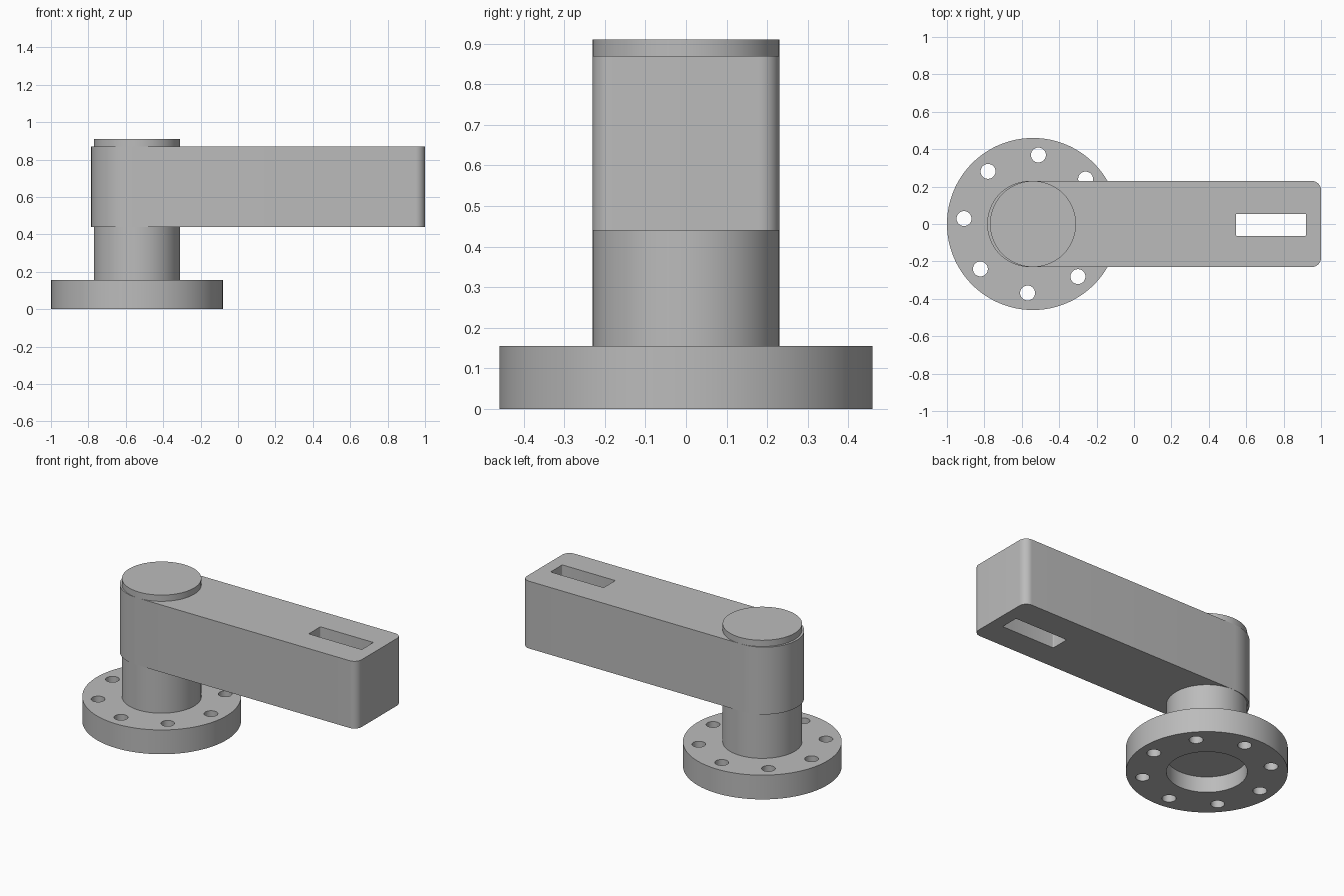
import bpy
import bmesh
from math import cos, sin, pi, radians

cube = bpy.data.objects.get("Cube")
if cube:
    bpy.data.objects.remove(cube, do_unlink=True)

# One plain grey for the whole casting
grey = bpy.data.materials.new("machined grey")
grey.use_nodes = True
colour = (0.5, 0.5, 0.5, 1)
grey.diffuse_color = colour
grey.node_tree.nodes["Principled BSDF"].inputs["Base Color"].default_value = colour

AXIS_X = -0.54          # centre of the flange and post
POST_R = 0.23
FLANGE_R = 0.46
FLANGE_TOP = 0.155


def circle(x, y, r, sides):
    return [(x + r * cos(2 * pi * i / sides), y + r * sin(2 * pi * i / sides))
            for i in range(sides)]


def rounded_rect(x0, x1, y0, y1, r_left, r_right, steps=16):
    """Counter-clockwise outline with separate fillets for each end."""
    corners = [(x1 - r_right, y1 - r_right, r_right, 0),
               (x0 + r_left, y1 - r_left, r_left, 90),
               (x0 + r_left, y0 + r_left, r_left, 180),
               (x1 - r_right, y0 + r_right, r_right, 270)]
    return [(cx + r * cos(radians(a + 90 * i / steps)),
             cy + r * sin(radians(a + 90 * i / steps)))
            for cx, cy, r, a in corners for i in range(steps + 1)]


def prism_object(name, prisms):
    """Extrude each (outline, bottom, top) into a solid, all in one object."""
    bm = bmesh.new()
    for outline, z0, z1 in prisms:
        low = [bm.verts.new((x, y, z0)) for x, y in outline]
        high = [bm.verts.new((x, y, z1)) for x, y in outline]
        bm.faces.new(low[::-1])
        bm.faces.new(high)
        for i in range(len(low)):
            j = (i + 1) % len(low)
            bm.faces.new((low[i], low[j], high[j], high[i]))
    mesh = bpy.data.meshes.new(name)
    bm.to_mesh(mesh)
    bm.free()
    mesh.materials.append(grey)
    obj = bpy.data.objects.new(name, mesh)
    bpy.context.collection.objects.link(obj)
    return obj


def activate(obj):
    bpy.ops.object.select_all(action='DESELECT')
    obj.select_set(True)
    bpy.context.view_layer.objects.active = obj


def cut(obj, prisms):
    cutter = prism_object(obj.name + "_cutter", prisms)
    cutter.hide_render = True
    mod = obj.modifiers.new("holes", 'BOOLEAN')
    mod.operation = 'DIFFERENCE'
    mod.solver = 'EXACT'
    mod.object = cutter
    activate(obj)
    bpy.ops.object.modifier_apply(modifier=mod.name)
    bpy.data.objects.remove(cutter, do_unlink=True)


# Base flange with a blind bore below and a ring of eight bolt holes
flange = prism_object("base_flange", [(circle(AXIS_X, 0, FLANGE_R, 96), 0, FLANGE_TOP)])
holes = [(circle(AXIS_X, 0, POST_R, 96), -0.1, 0.1)]
for k in range(8):
    a = radians(45 * k - 4.5)
    holes.append((circle(AXIS_X + 0.37 * cos(a), 0.37 * sin(a), 0.04, 32), -0.1, 0.3))
cut(flange, holes)

# Round post, rising through the arm to a low cap
post = prism_object("post", [(circle(AXIS_X, 0, POST_R, 96), FLANGE_TOP, 0.91)])

# Arm with a round inner end, filleted outer end and a through slot
arm = prism_object("arm", [(rounded_rect(-0.785, 1, -0.23, 0.23, 0.229, 0.05), 0.44, 0.87)])
cut(arm, [(rounded_rect(0.545, 0.92, -0.064, 0.054, 0.005, 0.005, 4), 0.3, 1)])

for part in (flange, post, arm):
    activate(part)
    bpy.ops.object.shade_smooth_by_angle(angle=radians(30))
